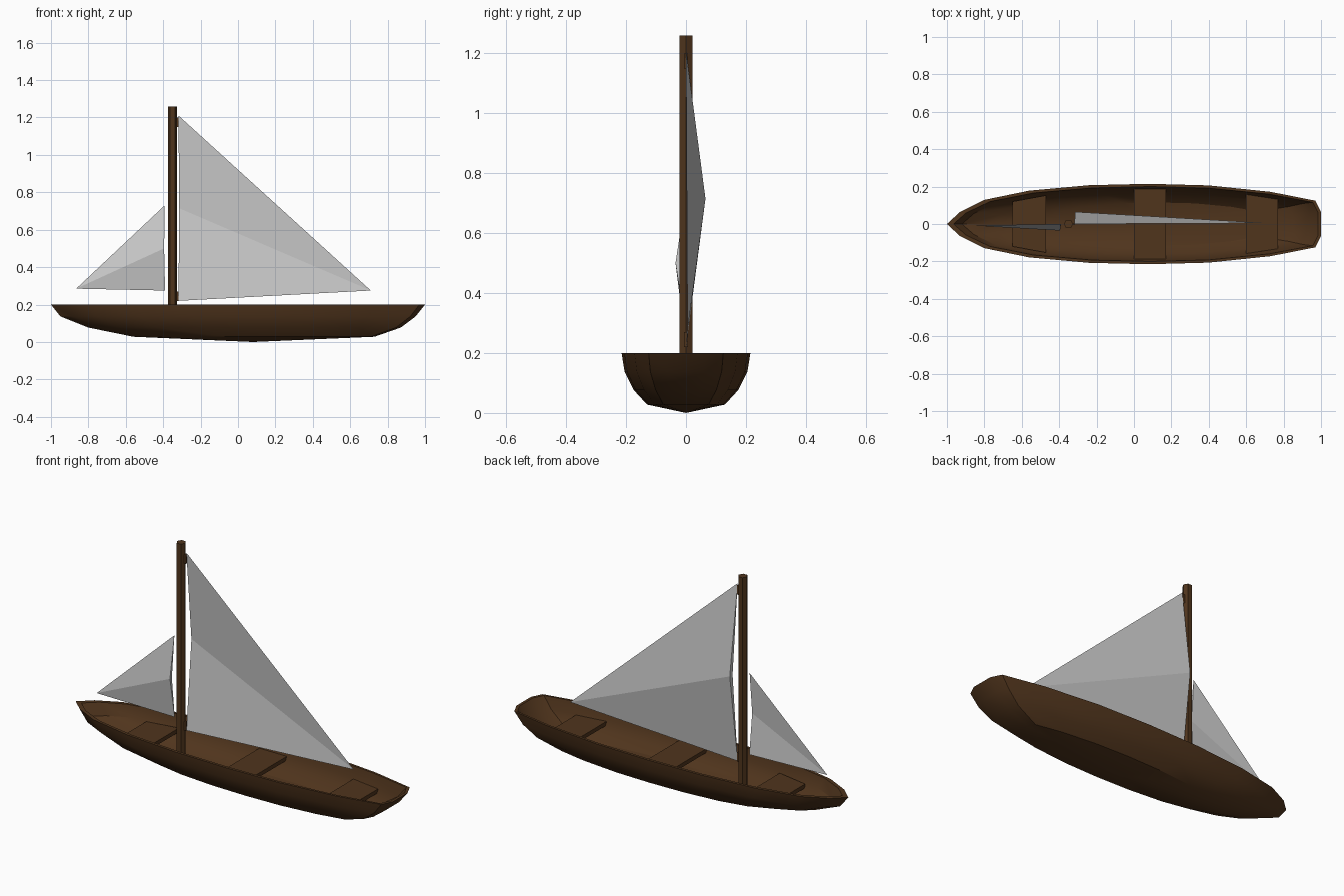
import bpy, bmesh
from math import radians

if "Cube" in bpy.data.objects:
    bpy.data.objects.remove(bpy.data.objects["Cube"])

wood = bpy.data.materials.new("dark_wood")
wood.diffuse_color = (0.08, 0.035, 0.012, 1)
wood.use_nodes = True
wood.node_tree.nodes["Principled BSDF"].inputs["Base Color"].default_value = wood.diffuse_color


def make(name, verts, faces, mat=None, smooth=False):
    me = bpy.data.meshes.new(name)
    me.from_pydata(verts, [], faces)
    bm = bmesh.new()
    bm.from_mesh(me)
    bmesh.ops.recalc_face_normals(bm, faces=bm.faces)
    bm.to_mesh(me)
    bm.free()
    ob = bpy.data.objects.new(name, me)
    bpy.context.collection.objects.link(ob)
    if mat:
        me.materials.append(mat)
    if smooth:
        bpy.ops.object.select_all(action='DESELECT')
        ob.select_set(True)
        bpy.context.view_layer.objects.active = ob
        bpy.ops.object.shade_smooth_by_angle(angle=radians(30))
    return ob


# Hull: one plan outline, scaled to each level, outside then inside
half = [(-1, 0), (-0.93, 0.3), (-0.8, 0.6), (-0.56, 0.83), (-0.24, 0.965),
        (0.08, 1), (0.4, 0.96), (0.73, 0.8), (0.97, 0.58), (1, 0.3)]
outline = half + [(x, -y) for x, y in reversed(half[1:])]
n = len(outline)
levels = [(-0.56, 0.73, 0.13, 0.028), (-0.80, 0.87, 0.175, 0.077),
          (-0.95, 0.95, 0.205, 0.137), (-1.0, 1.0, 0.215, 0.2),
          (-0.965, 0.985, 0.20, 0.2), (-0.92, 0.935, 0.19, 0.137),
          (-0.77, 0.85, 0.16, 0.085), (-0.50, 0.68, 0.115, 0.043)]
verts = [((a + b) / 2 + x * (b - a) / 2, y * w, z)
         for a, b, w, z in levels for x, y in outline]
faces = [(r * n + i, r * n + (i + 1) % n, (r + 1) * n + (i + 1) % n, (r + 1) * n + i)
         for r in range(len(levels) - 1) for i in range(n)]
keel, floor = len(verts), len(verts) + 1
verts += [(0.08, 0, 0), (0.08, 0, 0.022)]
last = (len(levels) - 1) * n
for i in range(n):
    faces.append((keel, (i + 1) % n, i))
    faces.append((floor, last + i, last + (i + 1) % n))
make("hull", verts, faces, wood, True)


# Seats: tapered planks across the hull
def seat(name, x0, x1, w0, w1, top=0.135, thick=0.022):
    plan = [(x0, -w0), (x1, -w1), (x1, w1), (x0, w0)]
    v = [(x, y, z) for z in (top - thick, top) for x, y in plan]
    f = [(3, 2, 1, 0), (4, 5, 6, 7)]
    f += [(i, (i + 1) % 4, (i + 1) % 4 + 4, i + 4) for i in range(4)]
    make(name, v, f, wood)


seat("front_seat", -0.65, -0.47, 0.12, 0.153)
seat("middle_seat", 0.0, 0.17, 0.187, 0.187)
seat("rear_seat", 0.60, 0.77, 0.158, 0.132)

# Mast: six-sided pole
bpy.ops.mesh.primitive_cylinder_add(vertices=6, radius=0.025, depth=1.23,
                                    location=(-0.35, 0, 0.645), rotation=(0, 0, radians(30)))
mast = bpy.context.object
mast.name = "mast"
mast.data.materials.append(wood)


# Sails: thin folded sheets with a bulging mast-side edge
def sail(name, top, bottom, tip, outer, inner):
    make(name, [top, bottom, tip, outer, inner],
         [(0, 3, 2), (3, 1, 2), (0, 2, 4), (4, 2, 1), (0, 4, 3), (3, 4, 1)])


sail("main_sail", (-0.318, 0, 1.21), (-0.318, 0, 0.22), (0.71, 0.005, 0.275),
     (-0.315, 0.065, 0.715), (-0.315, 0.04, 0.715))
sail("small_sail", (-0.392, 0, 0.73), (-0.39, 0, 0.275), (-0.865, -0.008, 0.285),
     (-0.395, -0.035, 0.5), (-0.395, -0.018, 0.5))

# Cleats holding the main sail to the mast
for name, z in (("upper_cleat", 1.175), ("lower_cleat", 0.245)):
    bpy.ops.mesh.primitive_cube_add(size=1, location=(-0.324, 0, z))
    cleat = bpy.context.object
    cleat.name = name
    cleat.scale = (0.014, 0.012, 0.05)
    cleat.data.materials.append(wood)
